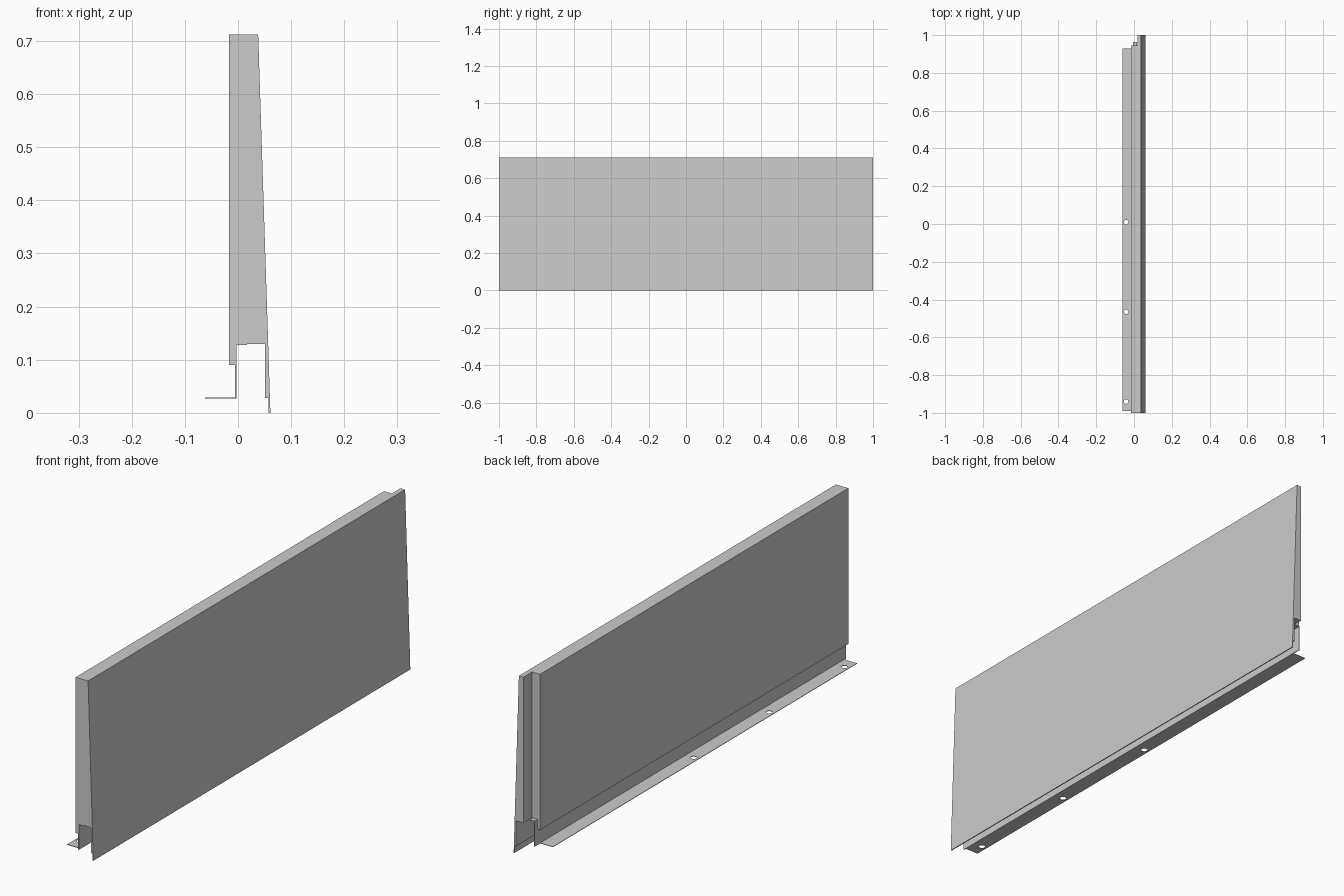
import bpy, bmesh

if "Cube" in bpy.data.objects:
    bpy.data.objects.remove(bpy.data.objects["Cube"])


def extrude_profile(name, pts, y0, y1):
    """Solid made by sweeping an (x, z) outline along y."""
    bm = bmesh.new()
    face = bm.faces.new([bm.verts.new((x, y0, z)) for x, z in pts])
    res = bmesh.ops.extrude_face_region(bm, geom=[face])
    verts = [v for v in res["geom"] if isinstance(v, bmesh.types.BMVert)]
    bmesh.ops.translate(bm, vec=(0, y1 - y0, 0), verts=verts)
    bmesh.ops.recalc_face_normals(bm, faces=bm.faces)
    mesh = bpy.data.meshes.new(name)
    bm.to_mesh(mesh)
    bm.free()
    obj = bpy.data.objects.new(name, mesh)
    bpy.context.collection.objects.link(obj)
    return obj


def box_profile(x0, x1, z0, z1):
    return [(x0, z0), (x1, z0), (x1, z1), (x0, z1)]


def cut(target, cutter):
    """Subtract the cutter and remove it."""
    mod = target.modifiers.new("cut", 'BOOLEAN')
    mod.operation = 'DIFFERENCE'
    mod.solver = 'EXACT'
    mod.object = cutter
    bpy.context.view_layer.objects.active = target
    bpy.ops.object.modifier_apply(modifier=mod.name)
    bpy.data.objects.remove(cutter)


# Tapered panel with a recess underneath and a thin outer drip lip
panel = extrude_profile("wall_panel", [
    (-0.017, 0.712), (0.038, 0.712), (0.061, 0.0), (0.057, 0.0),
    (0.057, 0.028), (0.051, 0.028), (0.051, 0.13), (-0.0055, 0.13),
    (-0.0055, 0.09), (-0.017, 0.09)], -1, 1)

# Rebate at the back end, leaving only the outer slab
cut(panel, extrude_profile("rebate_cutter", box_profile(-0.1, 0.018, -0.1, 0.9), 0.945, 1.1))

# Folded bracket: upright with a short top tab under the panel
extrude_profile("bracket_upright", [
    (-0.0055, 0.027), (-0.0025, 0.027), (-0.0025, 0.1275),
    (0.017, 0.1275), (0.017, 0.13), (-0.0055, 0.13)], -1, 0.963)

# Floor flange with fixing holes
flange = extrude_profile("bracket_flange", box_profile(-0.062, -0.0055, 0.027, 0.029), -0.99, 0.928)
for y in (-0.94, -0.465, 0.01):
    bpy.ops.mesh.primitive_cylinder_add(vertices=32, radius=0.012, depth=0.05,
                                        location=(-0.042, y, 0.028))
    cut(flange, bpy.context.object)
